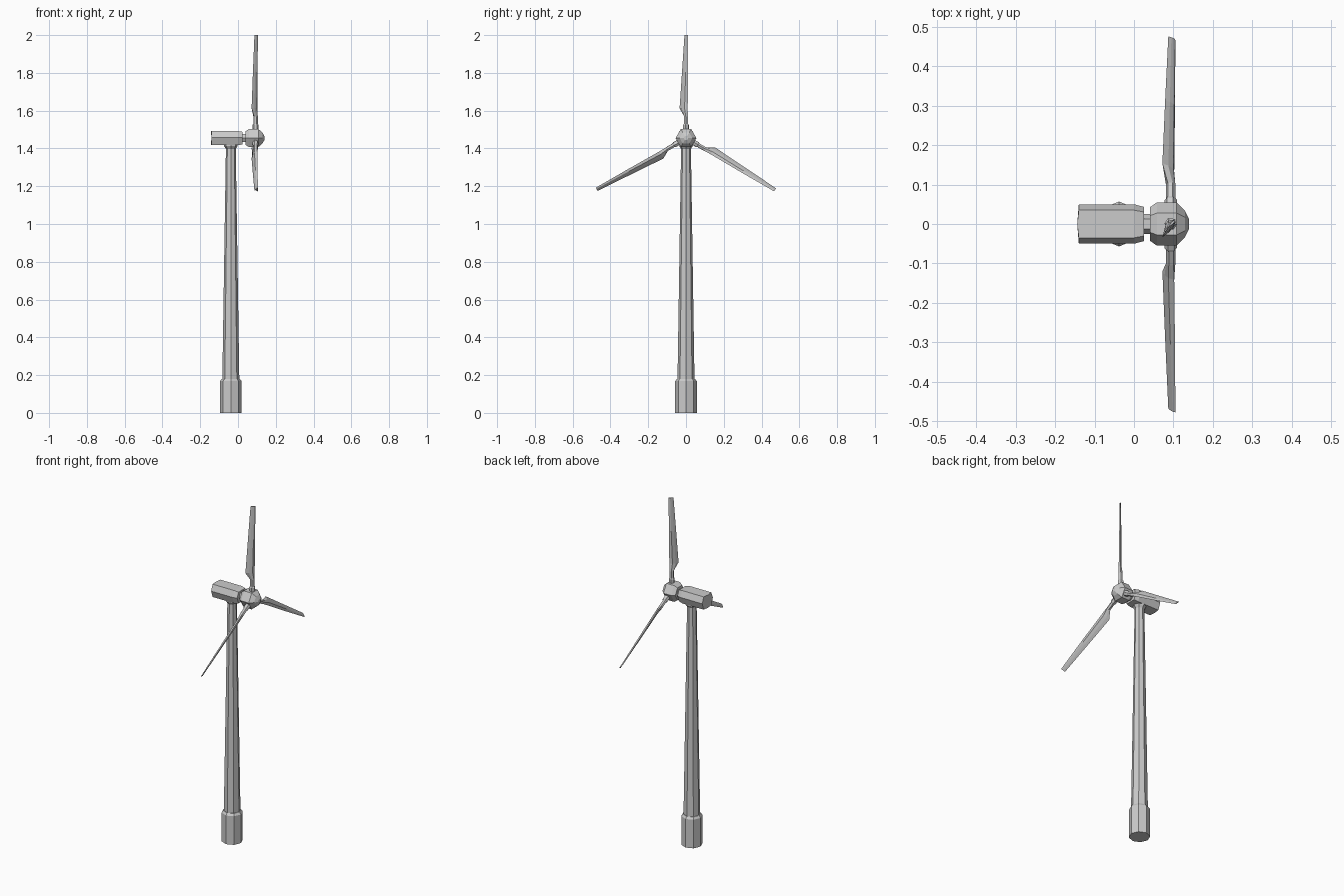
import bpy, bmesh, math
from mathutils import Vector, Matrix

if "Cube" in bpy.data.objects:
    bpy.data.objects.remove(bpy.data.objects["Cube"])

TOWER_X = -0.038
HUB = Vector((0.093, 0, 1.455))


def loft(name, rings):
    """Skin a list of equal-length point rings and cap both ends."""
    bm = bmesh.new()
    loops = [[bm.verts.new(p) for p in ring] for ring in rings]
    n = len(loops[0])
    for a, b in zip(loops, loops[1:]):
        for i in range(n):
            j = (i + 1) % n
            bm.faces.new((a[i], a[j], b[j], b[i]))
    bm.faces.new(loops[0][::-1])
    bm.faces.new(loops[-1])
    bmesh.ops.recalc_face_normals(bm, faces=bm.faces)
    mesh = bpy.data.meshes.new(name)
    bm.to_mesh(mesh)
    bm.free()
    obj = bpy.data.objects.new(name, mesh)
    bpy.context.collection.objects.link(obj)
    return obj


def circle(n, r):
    return [(r * math.cos(2 * math.pi * i / n), r * math.sin(2 * math.pi * i / n)) for i in range(n)]


def upright(name, profile, n=8):
    return loft(name, [[(TOWER_X + u, v, z) for u, v in circle(n, r)] for z, r in profile])


def along_x(name, profile, n=6):
    return loft(name, [[(x, u, HUB.z + v) for u, v in circle(n, r)] for x, r in profile])


# Tower: footing, tapered shaft and flared yaw collar
upright("footing", [(0, 0.057), (0.168, 0.057), (0.18, 0.048)])
upright("tower_shaft", [(0.175, 0.045), (1.405, 0.026)])
upright("yaw_collar", [(1.398, 0.026), (1.412, 0.036), (1.43, 0.036)])

# Nacelle: hexagonal housing, narrowed towards the hub, with a slightly creased rear
section = [(0.05, 0.0), (0.035, 0.035), (0, 0.035), (-0.035, 0.035),
           (-0.05, 0.0), (-0.035, -0.04), (0, -0.04), (-0.035 * -1, -0.04)]
section = section[:5] + [(-0.035, -0.04), (0, -0.04), (0.035, -0.04)]


def nacelle_ring(x, s, crease=0):
    return [(x - crease * (y == 0), y * s, 1.457 + z * s) for y, z in section]


loft("nacelle", [nacelle_ring(-0.14, 1, 0.004), nacelle_ring(0.0, 1), nacelle_ring(0.025, 0.87)])

# Hub with its shaft
along_x("rotor_shaft", [(0.015, 0.025), (0.05, 0.025)])
along_x("hub", [(0.04, 0.042), (0.058, 0.055), (0.108, 0.055), (0.129, 0.034), (0.14, 0.012)])

# Blade sections: the chord runs from trailing edge to leading edge, in x and y
def airfoil(z, trail, lead, t):
    a, b = Vector(trail), Vector(lead)
    d = b - a
    nrm = Vector((-d.y, d.x)).normalized()
    pts = [b, a + d * 0.72 + nrm * t, a + d * 0.35 + nrm * t * 0.7,
           a, a + d * 0.35 - nrm * t * 0.7, a + d * 0.72 - nrm * t]
    return [(p.x, p.y, z) for p in pts]


def root(z, r):
    turn = math.atan2(0.045, 0.033)
    return [(r * math.cos(turn + i * math.pi / 3), r * math.sin(turn + i * math.pi / 3), z) for i in range(6)]


blade_rings = [
    root(0.06, 0.012), root(0.115, 0.012),
    airfoil(0.158, (-0.021, -0.034), (0.009, 0.009), 0.008),
    airfoil(0.35, (-0.014, -0.021), (0.011, 0.011), 0.006),
    airfoil(0.545, (-0.006, -0.008), (0.012, 0.011), 0.003),
]
collar_rings = [root(0.035, 0.016), root(0.07, 0.016), root(0.075, 0.012)]

# Three blades and their root collars around the hub
for k in range(3):
    place = Matrix.Translation(HUB) @ Matrix.Rotation(k * 2 * math.pi / 3, 4, 'X')
    for part, rings in (("blade", blade_rings), ("blade_collar", collar_rings)):
        loft(f"{part}_{k + 1}", rings).data.transform(place)
